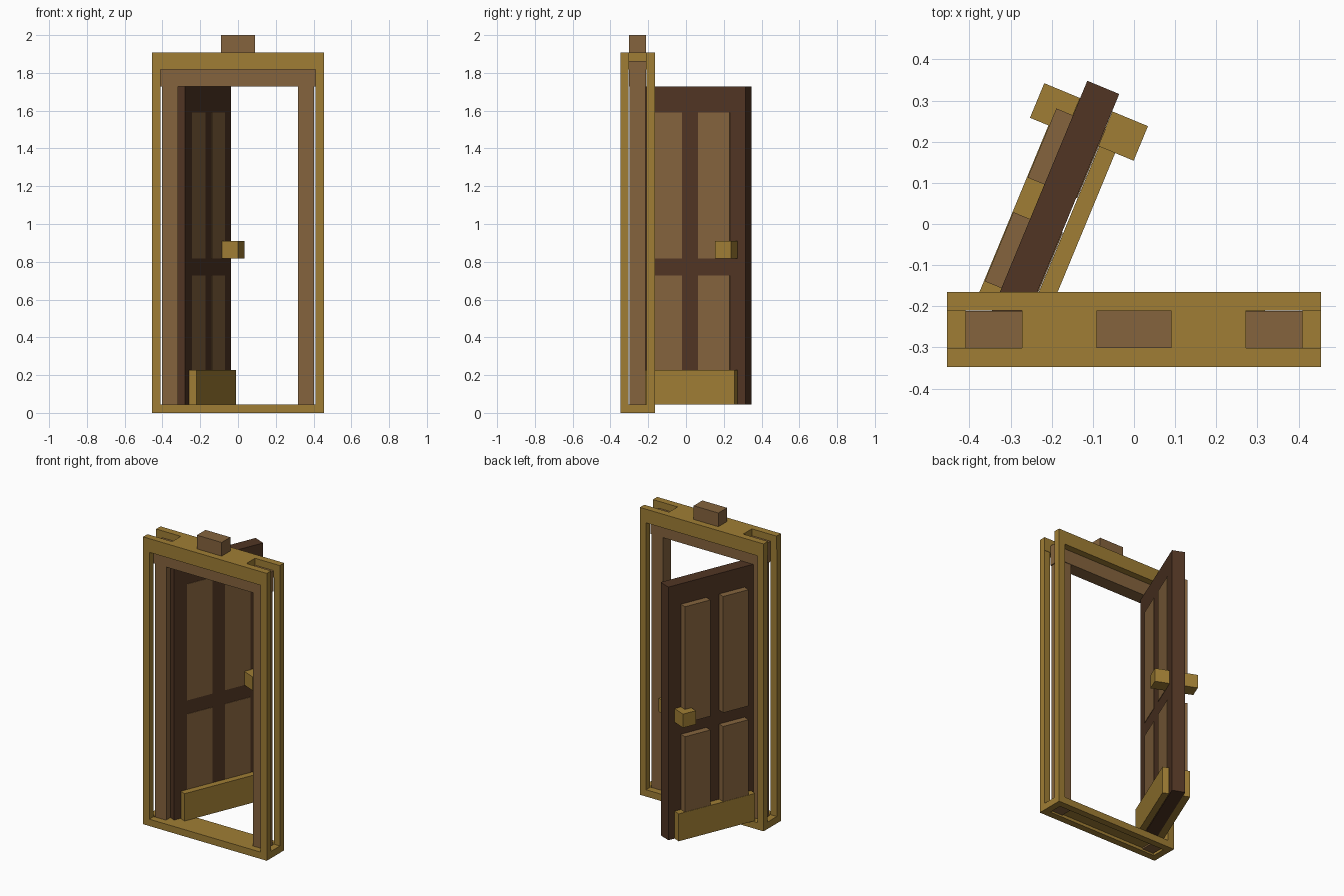
import bpy
import math
from mathutils import Matrix

if "Cube" in bpy.data.objects:
    bpy.data.objects.remove(bpy.data.objects["Cube"])

U = 1 / 11            # model unit: the doorway is 22 units tall
FY = -0.256           # centre depth of the frame


def material(name, rgb):
    m = bpy.data.materials.new(name)
    m.diffuse_color = (*rgb, 1)
    m.use_nodes = True
    m.node_tree.nodes["Principled BSDF"].inputs["Base Color"].default_value = m.diffuse_color
    return m


GOLD = material("gold_wood", (0.35, 0.208, 0.035))
BROWN = material("mid_brown_wood", (0.235, 0.127, 0.048))
DARK = material("dark_brown_wood", (0.082, 0.036, 0.017))

# Door swings about its hinge on the left jamb
HINGE = Matrix.Translation((-3.5 * U, FY, 0)) @ Matrix.Rotation(math.radians(67.5), 4, 'Z')
FRAME = Matrix.Translation((0, FY, 0))


def box(name, x, y, z, mat, space=FRAME):
    """Box from (min, max) ranges, placed in frame or door space."""
    bpy.ops.mesh.primitive_cube_add(size=1)
    ob = bpy.context.object
    ob.name = name
    r = (x, y, z)
    mid = [(a + b) / 2 for a, b in r]
    dim = [b - a for a, b in r]
    ob.data.transform(Matrix.Translation(mid) @ Matrix.Diagonal((*dim, 1)))
    ob.matrix_world = space
    ob.data.materials.append(mat)
    return ob


def side(s, a, b):
    """Range a..b, mirrored when s is -1."""
    return tuple(sorted((s * a, s * b)))


# Frame: top and bottom rails, corner posts
for s, n in ((-1, "front"), (1, "back")):
    depth = side(s, 0.5 * U, U)
    box(f"{n}_top_rail", (-5 * U, 5 * U), depth, (20 * U, 21 * U), GOLD)
    box(f"{n}_sill_rail", (-5 * U, 5 * U), depth, (0, 0.5 * U), GOLD)
    for t, m in ((-1, "left"), (1, "right")):
        box(f"{n}_{m}_post", side(t, 4.5 * U, 5 * U), side(s, 0.048, U),
            (0.5 * U, 20 * U), GOLD)

# Sill middle and ends, leaving sockets for the jambs
box("sill_middle", (-3.5 * U, 3.5 * U), (-0.5 * U, 0.5 * U), (0.02, 0.5 * U), GOLD)
for t, m in ((-1, "left"), (1, "right")):
    box(f"{m}_sill_end", side(t, 4.5 * U, 5 * U), (-0.5 * U, 0.5 * U), (0, 0.5 * U), GOLD)
    box(f"{m}_jamb", side(t, 3.5 * U, 0.402), (-0.042, 0.042), (0.01, 19 * U), BROWN)

# Header, the filler over it and the cap block
box("header", (-4.5 * U, 4.5 * U), (-0.045, 0.045), (19 * U, 20.5 * U), BROWN)
box("top_filler", (-3 * U, 3 * U), (-0.5 * U, 0.5 * U), (20.5 * U, 21 * U), GOLD)
box("cap_block", (-U, U), (-0.5 * U, 0.5 * U), (21 * U, 22 * U), BROWN)

# Door slab
box("door_slab", (0, 7 * U), (-0.042, 0.042), (0.5 * U, 19 * U), DARK, HINGE)

# Panels: proud on the back face, nearly flush on the other
for i, x0 in enumerate((1, 4)):
    for j, (z0, z1) in enumerate(((2, 8), (9, 17.5))):
        box(f"door_panel_{i}_{j}", (x0 * U, (x0 + 2) * U), (-0.0445, 0.0858),
            (z0 * U, z1 * U), BROWN, HINGE)

# Kick plates and handles on both faces
for s, n in ((-1, "inner"), (1, "outer")):
    box(f"{n}_kick_plate", (0.5 * U, 6.5 * U), side(s, 0.042 if s > 0 else 0.0455, 0.0878),
        (0.5 * U, 2.5 * U), GOLD, HINGE)
    box(f"{n}_handle", (5.5 * U, 6.5 * U), side(s, 0.0425, 1.5 * U),
        (9 * U, 10 * U), GOLD, HINGE)
